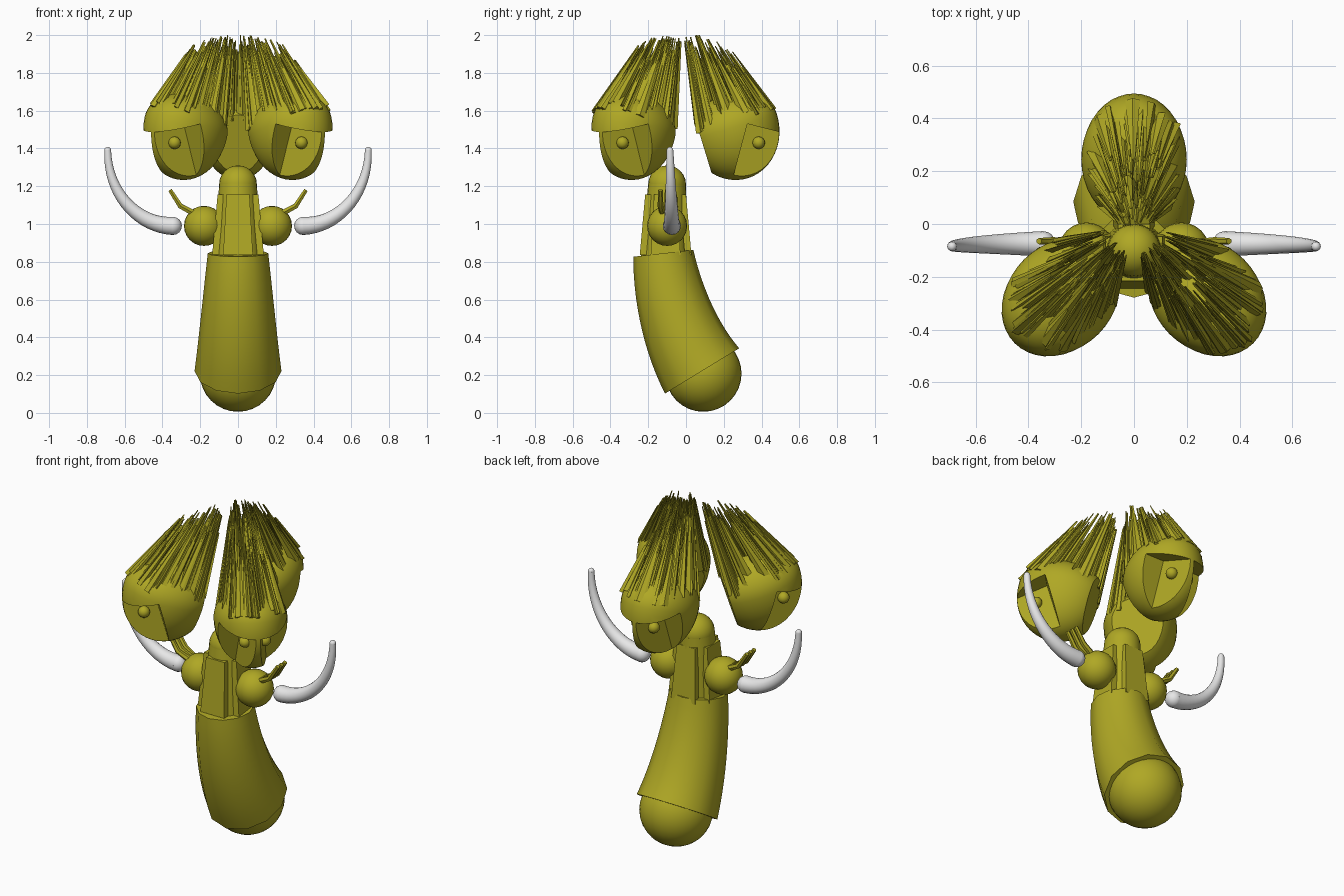
import bpy, bmesh, math, random
from mathutils import Vector, Matrix
from mathutils.geometry import interpolate_bezier

if "Cube" in bpy.data.objects:
    bpy.data.objects.remove(bpy.data.objects["Cube"])
random.seed(4)


def material(name, rgb):
    m = bpy.data.materials.new(name)
    m.use_nodes = True
    m.diffuse_color = (*rgb, 1)
    m.node_tree.nodes["Principled BSDF"].inputs["Base Color"].default_value = (*rgb, 1)
    return m


olive = material("olive", (0.43, 0.39, 0.018))
ivory = material("ivory", (0.8, 0.8, 0.8))


def finish(bm, name, mat=olive, smooth=True):
    bmesh.ops.recalc_face_normals(bm, faces=bm.faces[:])
    me = bpy.data.meshes.new(name)
    bm.to_mesh(me)
    bm.free()
    me.materials.append(mat)
    ob = bpy.data.objects.new(name, me)
    bpy.context.collection.objects.link(ob)
    if smooth:
        smooth_shade(ob)
    return ob


def smooth_shade(ob):
    bpy.ops.object.select_all(action='DESELECT')
    ob.select_set(True)
    bpy.context.view_layer.objects.active = ob
    bpy.ops.object.shade_smooth_by_angle(angle=math.radians(35))


def add_ball(bm, centre, radius, seg=24):
    bmesh.ops.create_uvsphere(bm, u_segments=seg, v_segments=seg // 2, radius=radius,
                              matrix=Matrix.Translation(centre))


def add_tube(bm, path, r0, r1, sides, across):
    """Tapered tube along a path, with capped ends; across is a direction off the path."""
    path = [Vector(p) for p in path]
    rings = []
    for i, p in enumerate(path):
        t = (path[min(i + 1, len(path) - 1)] - path[max(i - 1, 0)]).normalized()
        side = Vector(across)
        side = (side - t * side.dot(t)).normalized()
        other = t.cross(side)
        r = r0 + (r1 - r0) * i / (len(path) - 1)
        rings.append([bm.verts.new(p + r * (side * math.cos(a) + other * math.sin(a)))
                      for a in (math.tau * k / sides for k in range(sides))])
    for a, b in zip(rings, rings[1:]):
        for k in range(sides):
            n = (k + 1) % sides
            bm.faces.new((a[k], a[n], b[n], b[k]))
    bm.faces.new(rings[0])
    bm.faces.new(rings[-1])


def bezier(points, n):
    return interpolate_bezier(*[Vector(p) for p in points], n)


X, Y = (1, 0, 0), (0, 1, 0)

# Lower trunk sleeve and the ball in its end
bm = bmesh.new()
add_tube(bm, bezier([(0, .085, .222), (0, -.03, .4), (0, -.10, .64), (0, -.12, .845)], 14),
         .23, .16, 12, X)
finish(bm, "lower_trunk")
bm = bmesh.new()
add_ball(bm, (0, .092, .208), .202, 32)
finish(bm, "trunk_end_ball")

# Upper trunk with rounded top
bm = bmesh.new()
add_tube(bm, [(0, -.115, .8), (0, -.1, 1.21)], .125, .1, 24, X)
add_ball(bm, (0, -.1, 1.21), .1)
finish(bm, "upper_trunk")

# Raised tapering strips on the four sides of the upper trunk
for name, deg in (("front", -90), ("left", 0), ("back", 90), ("right", 180)):
    bm = bmesh.new()
    bmesh.ops.create_cube(bm, size=1, matrix=Matrix.Diagonal((.035, .14, .32, 1)))
    for v in bm.verts:
        v.co.x -= .09 * v.co.z
        v.co.y *= 1 - .8 * v.co.z
    bm.transform(Matrix.Translation((0, -.108, .995)) @ Matrix.Rotation(math.radians(deg), 4, 'Z')
                 @ Matrix.Translation((.105, 0, 0)))
    finish(bm, name + "_trunk_strip", smooth=False)

# Shoulders, fingers and tusks, mirrored left and right
for side, s in (("left", 1), ("right", -1)):
    bm = bmesh.new()
    add_ball(bm, (s * .18, -.1, .99), .106)
    finish(bm, side + "_shoulder")
    bm = bmesh.new()
    for dy in (-.035, 0, .035):
        add_tube(bm, [(s * .22, -.1 + dy * .6, 1.05), (s * .305, -.1 + dy, 1.095),
                      (s * .36, -.1 + dy, 1.18)], .019, .012, 6, Y)
    finish(bm, side + "_fingers")
    bm = bmesh.new()
    add_tube(bm, bezier([(s * .345, -.075, .99), (s * .52, -.075, .99),
                         (s * .69, -.08, 1.15), (s * .69, -.085, 1.39)], 18), .048, .018, 16, Y)
    add_ball(bm, (s * .345, -.075, .99), .048, 16)
    add_ball(bm, (s * .69, -.085, 1.39), .018, 16)
    finish(bm, side + "_tusk", ivory)

# Egg head: leaning, long below and shallow above, facing +y, with a flat inner side
TILT = Matrix.Translation((0, .245, 1.51)) @ Matrix.Rotation(math.radians(17), 4, 'X')
WIDE, DEEP, LOW, HIGH = .2, .247, .28, .175
INNER = -.175


def on_egg(d):
    return Vector((d.x * WIDE, d.y * DEEP, d.z * (HIGH if d.z > 0 else LOW)))


def head_mesh():
    bm = bmesh.new()
    bmesh.ops.create_uvsphere(bm, u_segments=40, v_segments=24, radius=1)
    for v in bm.verts:
        v.co = on_egg(v.co)
    cut = bmesh.ops.bisect_plane(bm, geom=bm.verts[:] + bm.edges[:] + bm.faces[:],
                                 plane_co=(0, INNER, 0), plane_no=(0, -1, 0), clear_outer=True)
    rim = [e for e in cut["geom_cut"] if isinstance(e, bmesh.types.BMEdge)]
    bmesh.ops.contextual_create(bm, geom=rim)
    bm.transform(TILT)
    head = finish(bm, "head")
    # Face hollows either side of a nose ridge
    cutters = []
    for s in (1, -1):
        bm = bmesh.new()
        profile = [(.325, 1.53), (.53, 1.478), (.53, 1.1), (.21, 1.1)]
        inner = [bm.verts.new((s * .3 * (.535 - y), y, z)) for y, z in profile]
        outer = [bm.verts.new((s * .4, y, z)) for y, z in profile]
        bm.faces.new(inner)
        bm.faces.new(outer)
        for k in range(4):
            n = (k + 1) % 4
            bm.faces.new((inner[k], inner[n], outer[n], outer[k]))
        cutter = finish(bm, "hollow_cutter", smooth=False)
        cutter.hide_render = True
        mod = head.modifiers.new("hollow", 'BOOLEAN')
        mod.object, mod.operation, mod.solver = cutter, 'DIFFERENCE', 'EXACT'
        cutters.append(cutter)
    graph = bpy.context.evaluated_depsgraph_get()
    me = bpy.data.meshes.new_from_object(head.evaluated_get(graph))
    for ob in cutters + [head]:
        bpy.data.objects.remove(ob)
    me.materials.clear()
    me.materials.append(olive)
    return me


def add_hair(bm, apex):
    """One flat tapered blade from the crown towards the apex."""
    while True:
        d = Vector([random.gauss(0, 1) for _ in range(3)]).normalized()
        if d.z > .35 and abs(d.x) < .8 and d.y * DEEP > INNER:
            break
    base = TILT @ on_egg(d)
    way = apex - base
    top = 2 - .25 * max(0, base.y - .2) - random.uniform(0, .15)
    tip = base + way * ((top - base.z) / way.z)
    base -= way.normalized() * .04
    turn = way.to_track_quat('Z', 'Y').to_matrix().to_4x4()
    spin = Matrix.Rotation(random.uniform(0, math.pi), 4, 'Z')
    width = Matrix.Diagonal((random.uniform(.8, 1.8), .7, 1, 1))
    bmesh.ops.create_cone(bm, cap_ends=True, segments=4, radius1=.016, radius2=.004,
                          depth=(tip - base).length,
                          matrix=Matrix.Translation((base + tip) / 2) @ turn @ spin @ width)


# Three heads around the trunk, each with eyes and hair
shape = head_mesh()
for name, deg, out in (("back", 0, 0), ("left", -135, .145), ("right", 135, .145)):
    place = Matrix.Rotation(math.radians(deg), 4, 'Z') @ Matrix.Translation((0, out, 0))
    head = bpy.data.objects.new(name + "_head", shape.copy())
    bpy.context.collection.objects.link(head)
    head.data.transform(place)
    smooth_shade(head)
    bm = bmesh.new()
    for s in (1, -1):
        add_ball(bm, (s * .055, .385, 1.43), .033, 16)
    bm.transform(place)
    finish(bm, name + "_eyes")
    bm = bmesh.new()
    for _ in range(110):
        add_hair(bm, Vector((0, -.06 - out * .6, 2.33)))
    bm.transform(place)
    finish(bm, name + "_hair", smooth=False)
